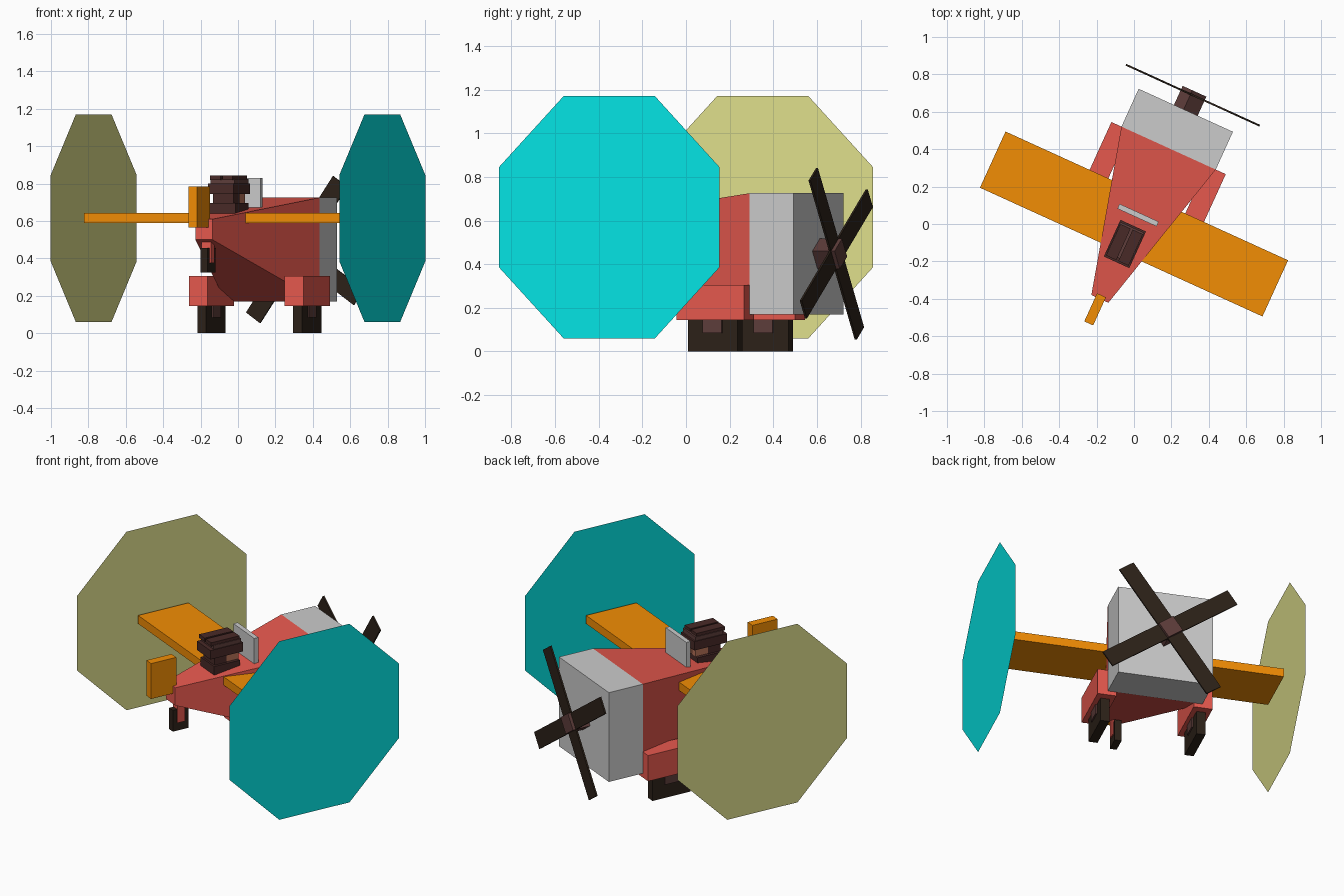
import bpy, bmesh
from math import radians, pi, cos, sin
from mathutils import Matrix, Vector

if "Cube" in bpy.data.objects:
    bpy.data.objects.remove(bpy.data.objects["Cube"])

# The plane is built with its nose along +y, then turned to its final heading
HEADING = Matrix.Rotation(radians(-24.5), 4, 'Z')


def material(name, rgb):
    m = bpy.data.materials.new(name)
    m.diffuse_color = (*[c ** 2.2 for c in rgb], 1)
    m.use_nodes = True
    m.node_tree.nodes["Principled BSDF"].inputs["Base Color"].default_value = m.diffuse_color
    return m


RED = material("red", (0.90, 0.35, 0.31))
ORANGE = material("orange", (0.95, 0.55, 0.05))
CYAN = material("cyan", (0.05, 0.90, 0.90))
YELLOW = material("yellow", (0.88, 0.88, 0.55))
BLACK = material("black", (0.19, 0.15, 0.12))
BROWN = material("brown", (0.37, 0.25, 0.24))
HAIR = material("hair", (0.29, 0.18, 0.17))
SKIN = material("skin", (0.72, 0.45, 0.35))


def finish(name, bm, mat):
    bmesh.ops.transform(bm, matrix=HEADING, verts=bm.verts)
    mesh = bpy.data.meshes.new(name)
    bm.to_mesh(mesh)
    bm.free()
    ob = bpy.data.objects.new(name, mesh)
    if mat:
        mesh.materials.append(mat)
    bpy.context.collection.objects.link(ob)
    return ob


def box(name, x, y, z, mat=None, spin=0):
    """Box from (min, max) ranges, spun about its own y axis."""
    lo, hi = Vector((x[0], y[0], z[0])), Vector((x[1], y[1], z[1]))
    bm = bmesh.new()
    bmesh.ops.create_cube(bm, size=1)
    m = (Matrix.Translation((lo + hi) / 2) @ Matrix.Rotation(spin, 4, 'Y')
         @ Matrix.Diagonal((*(hi - lo), 1)))
    bmesh.ops.transform(bm, matrix=m, verts=bm.verts)
    return finish(name, bm, mat)


def mid(c, half):
    return (c - half, c + half)


# Fuselage tapering to the tail
bm = bmesh.new()
rings = []
for w, y, z0, z1 in ((0.05, -0.44, 0.50, 0.61), (0.277, 0.446, 0.17, 0.725)):
    rings.append([bm.verts.new(p) for p in
                  ((-w, y, z0), (w, y, z0), (w, y, z1), (-w, y, z1))])
a, b = rings
bm.faces.new(a)
bm.faces.new(b[::-1])
for i in range(4):
    j = (i + 1) % 4
    bm.faces.new((a[i], b[i], b[j], a[j]))
bmesh.ops.recalc_face_normals(bm, faces=bm.faces)
finish("fuselage", bm, RED)

# Engine cowling, wing, tail fin and windshield
box("engine_cowling", (-0.277, 0.277), (0.446, 0.668), (0.17, 0.725))
box("wing", (-0.83, 0.83), (-0.165, 0.165), (0.59, 0.642), ORANGE)
box("tail_fin", (-0.026, 0.026), (-0.584, -0.419), (0.565, 0.785), ORANGE)
box("windshield", (-0.115, 0.115), (0.038, 0.066), (0.63, 0.83))

# Propeller
box("propeller_hub", mid(0, 0.05), (0.668, 0.78), mid(0.447, 0.05), BROWN, radians(35))
for i in range(2):
    box(f"propeller_blade_{i + 1}", mid(0, 0.05), mid(0.757, 0.005), mid(0.447, 0.445),
        BLACK, radians(35) + i * pi / 2)

# Main wheels in their pods, and wing tip discs
for side, s, colour in (("left", -1, YELLOW), ("right", 1, CYAN)):
    cx = s * 0.281
    box(side + "_wheel_pod", mid(cx, 0.055), (0.105, 0.446), (0.145, 0.305), RED)
    box(side + "_wheel", mid(cx, 0.026), mid(0.275, 0.125), (0, 0.25), BLACK)
    box(side + "_wheel_hub", mid(cx, 0.034), mid(0.275, 0.048), (0.085, 0.17), BROWN)
    bm = bmesh.new()
    r = 0.555 / cos(pi / 8)
    ring = [bm.verts.new((s * 0.848, r * cos(t), 0.615 + r * sin(t)))
            for t in [(k + 0.5) * pi / 4 for k in range(8)]]
    bm.faces.new(ring if s > 0 else ring[::-1])
    finish(side + "_wing_disc", bm, colour)

# Tail wheel and fork
box("tail_wheel", mid(0, 0.02), mid(-0.386, 0.052), (0.325, 0.457), BLACK)
box("tail_wheel_fork", mid(0, 0.027), mid(-0.386, 0.024), (0.375, 0.53), RED)

# Pilot: collar, face and stepped hair
box("pilot_collar", (-0.075, 0.075), (-0.20, -0.03), (0.60, 0.695), HAIR)
box("pilot_face", (-0.055, 0.055), (-0.17, -0.03), (0.69, 0.76), SKIN)
box("pilot_back_hair", (-0.06, 0.06), (-0.19, -0.11), (0.69, 0.77), HAIR)
box("pilot_nose", (-0.018, 0.018), (-0.03, -0.01), (0.70, 0.735), SKIN)
box("pilot_hair", (-0.075, 0.075), (-0.225, -0.01), (0.745, 0.80), HAIR)
box("pilot_hair_middle", (-0.07, 0.07), (-0.20, -0.02), (0.80, 0.825), BROWN)
for s in (-1, 1):
    box("pilot_hair_tuft", mid(s * 0.036, 0.03), (-0.215, -0.03), (0.82, 0.843), HAIR)
